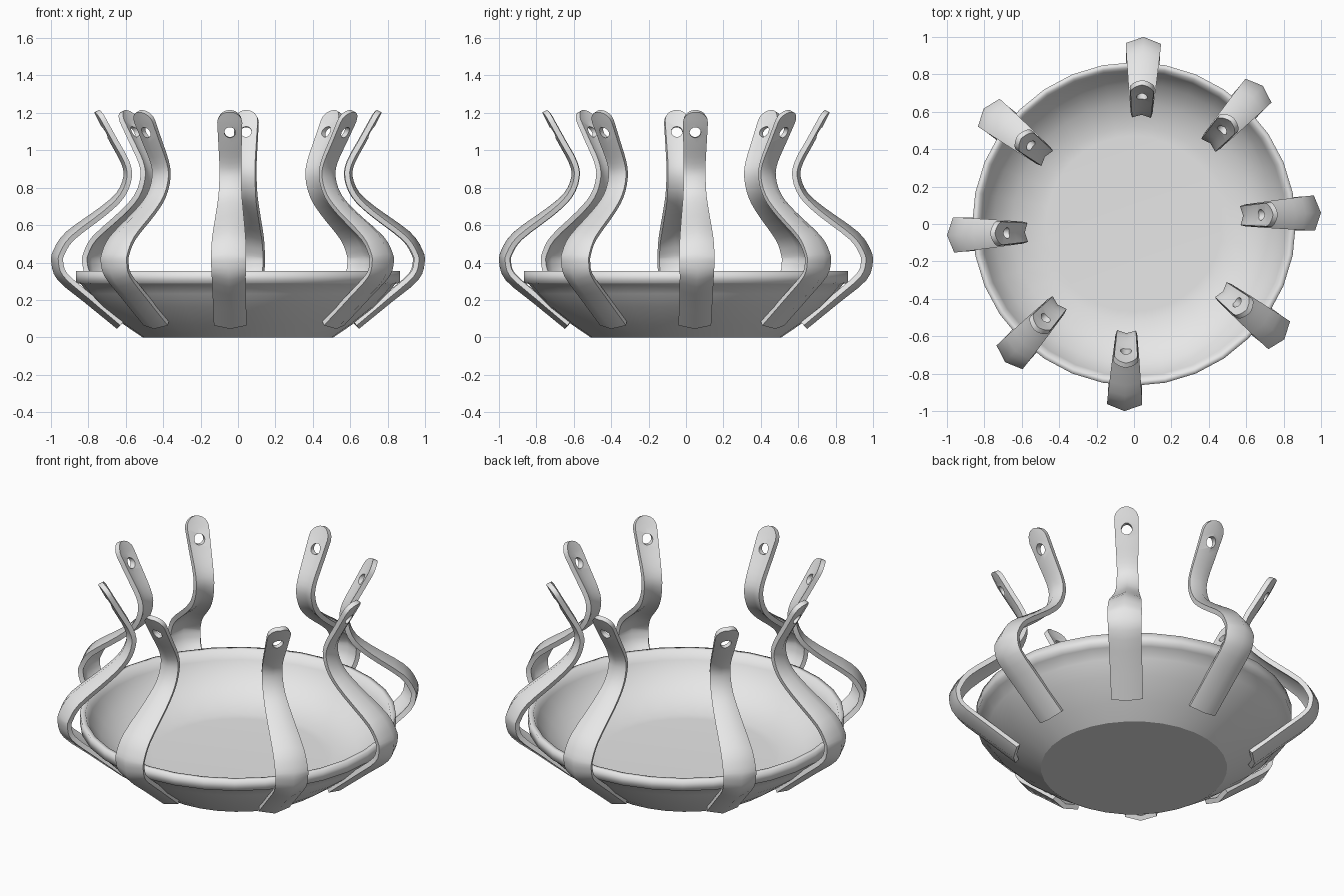
import bpy
import bmesh
import math
from mathutils import Vector, Matrix

cube = bpy.data.objects.get("Cube")
if cube:
    bpy.data.objects.remove(cube)

grey = bpy.data.materials.new("plain grey")
grey.use_nodes = True
colour = (0.8, 0.8, 0.8, 1)
grey.diffuse_color = colour
grey.node_tree.nodes["Principled BSDF"].inputs["Base Color"].default_value = colour


def make_object(name, bm):
    mesh = bpy.data.meshes.new(name)
    bm.to_mesh(mesh)
    bm.free()
    mesh.materials.append(grey)
    obj = bpy.data.objects.new(name, mesh)
    bpy.context.collection.objects.link(obj)
    return obj


def spline(keys, steps):
    """Smooth curve through the keys."""
    pts = [Vector(k) for k in keys]
    pts = [2 * pts[0] - pts[1]] + pts + [2 * pts[-1] - pts[-2]]
    out = []
    for a, b, c, d in zip(pts, pts[1:], pts[2:], pts[3:]):
        for s in range(steps):
            t = s / steps
            out.append(0.5 * (2 * b + (c - a) * t + (2 * a - 5 * b + 4 * c - d) * t ** 2
                              + (3 * b - 3 * c + d - a) * t ** 3))
    return out + [pts[-2]]


# Bowl: lathed wall with a raised floor inside and a lip around the rim
SIDES = 32
outline = [(0.51, 0), (0.61, 0.068), (0.73, 0.162), (0.80, 0.233), (0.84, 0.285),
           (0.865, 0.292), (0.865, 0.355), (0.835, 0.355), (0.815, 0.30),
           (0.75, 0.215), (0.65, 0.145), (0.52, 0.107), (0.47, 0.105)]
bm = bmesh.new()
rings = []
for r, z in outline:
    rings.append([bm.verts.new((r * math.cos(math.tau * i / SIDES),
                                r * math.sin(math.tau * i / SIDES), z)) for i in range(SIDES)])
for low, high in zip(rings, rings[1:]):
    for i in range(SIDES):
        j = (i + 1) % SIDES
        bm.faces.new((low[i], low[j], high[j], high[i]))
base = bm.faces.new(rings[0][::-1])
bm.faces.new(rings[-1])
for face in bm.faces:
    face.smooth = True
for edge in base.edges:
    edge.smooth = False
make_object("bowl", bm)

# Arm: radius, height, width and crown depth along the strip
keys = [(0.648, 0.045, 0.175, 0.024), (0.82, 0.185, 0.178, 0.028), (0.965, 0.305, 0.182, 0.034),
        (1.0, 0.40, 0.188, 0.035), (0.987, 0.47, 0.187, 0.035), (0.92, 0.565, 0.178, 0.033),
        (0.74, 0.695, 0.145, 0.026), (0.65, 0.775, 0.125, 0.02), (0.614, 0.86, 0.118, 0.017),
        (0.626, 0.93, 0.118, 0.016), (0.682, 1.035, 0.126, 0.014), (0.74, 1.143, 0.134, 0.012)]
rows = spline(keys, 3)

# Rounded tip
last = rows[-1].copy()
along = Vector((0.45, 0.89))
for deg in (20, 40, 58, 72, 82):
    a = math.radians(deg)
    step = along * math.sin(a) * last[2] / 2
    shrink = math.cos(a)
    rows.append(Vector((last[0] + step.x, last[1] + step.y,
                        last[2] * shrink, last[3] * shrink)))

# Ridged strip: a centre line with two lowered edges
bm = bmesh.new()
grid = []
for i, (r, z, width, crown) in enumerate(rows):
    t = rows[min(i + 1, len(rows) - 1)] - rows[max(i - 1, 0)]
    normal = Vector((t[1], 0, -t[0])).normalized()
    grid.append([bm.verts.new(Vector((r, u * width / 2, z)) - normal * crown * abs(u))
                 for u in (-1, 0, 1)])
for low, high in zip(grid, grid[1:]):
    for c in range(2):
        bm.faces.new((low[c], low[c + 1], high[c + 1], high[c]))
arm = make_object("arm_1", bm)
solid = arm.modifiers.new("thickness", "SOLIDIFY")
solid.thickness = 0.028
solid.offset = -1

# Round hole near the tip
bm = bmesh.new()
bmesh.ops.create_cone(bm, cap_ends=True, segments=16, radius1=0.03, radius2=0.03, depth=0.2,
                      matrix=Matrix.Translation((0.705, 0, 1.096))
                      @ Matrix.Rotation(math.radians(98), 4, "Y"))
cutter = make_object("hole_cutter", bm)
cutter.hide_render = True
cut = arm.modifiers.new("hole", "BOOLEAN")
cut.operation = "DIFFERENCE"
cut.solver = "EXACT"
cut.object = cutter
graph = bpy.context.evaluated_depsgraph_get()
arm.data = bpy.data.meshes.new_from_object(arm.evaluated_get(graph))
arm.modifiers.clear()
bpy.data.objects.remove(cutter)
bpy.ops.object.select_all(action="DESELECT")
arm.select_set(True)
bpy.context.view_layer.objects.active = arm
bpy.ops.object.shade_smooth_by_angle(angle=math.radians(50))

# Place the arms: heading, sideways shift and reach, repeated on the opposite side
number = 0
for half in (0, 180):
    for heading, shift, reach in ((2, 0.025, 0), (47.5, -0.009, 0.009),
                                  (88.5, -0.025, 0), (142, 0.009, 0.012)):
        number += 1
        obj = arm if number == 1 else arm.copy()
        if number > 1:
            bpy.context.collection.objects.link(obj)
        obj.name = f"arm_{number}"
        turn = Matrix.Rotation(math.radians(heading + half), 4, "Z")
        obj.matrix_world = turn @ Matrix.Translation((reach, shift, 0))
